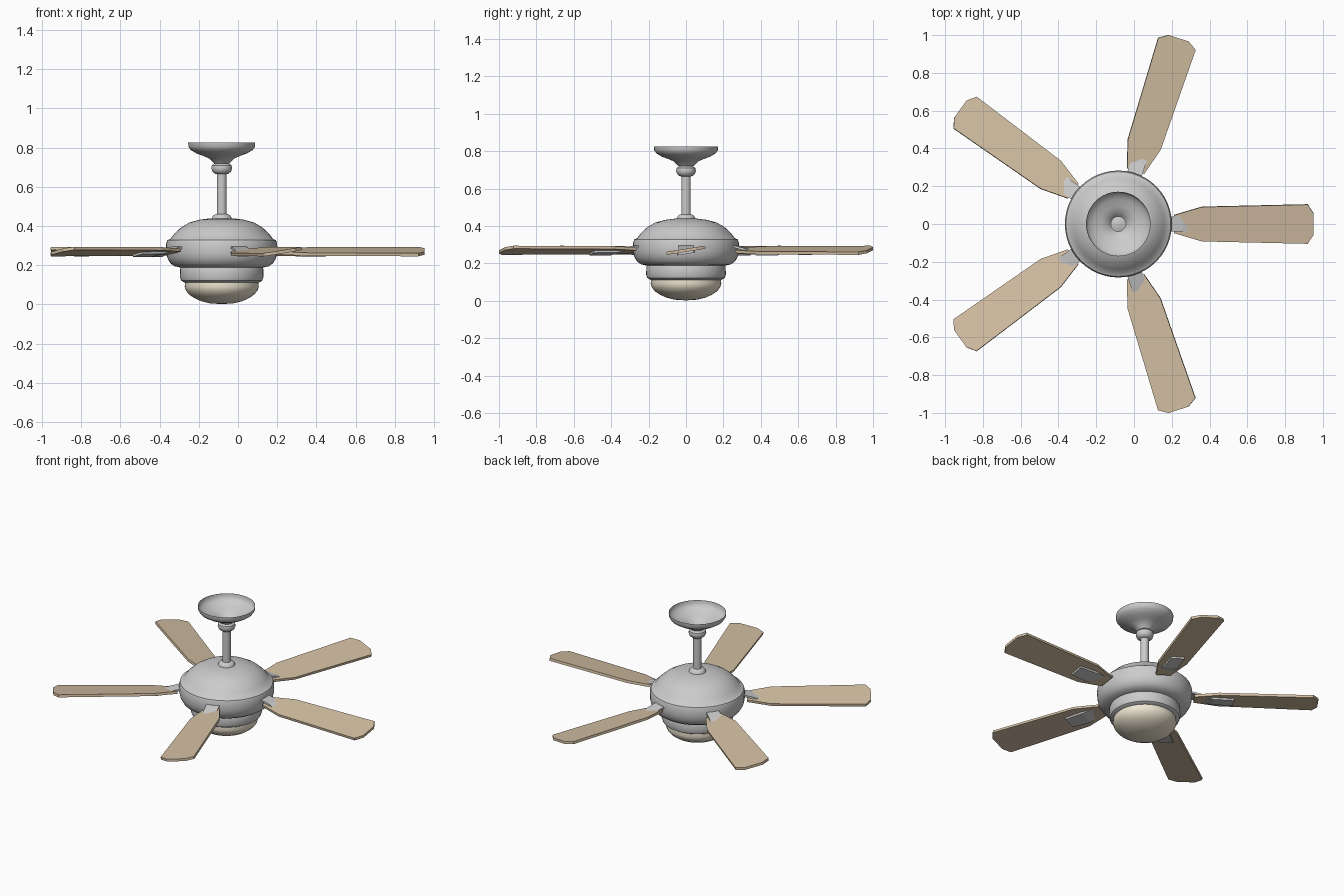
import bpy, bmesh
from math import radians, tan, pi
from mathutils import Matrix, Vector

if "Cube" in bpy.data.objects:
    bpy.data.objects.remove(bpy.data.objects["Cube"])

CX = -0.083          # fan axis
PITCH = radians(9)


def material(name, rgb):
    m = bpy.data.materials.new(name)
    m.diffuse_color = (*rgb, 1)
    m.use_nodes = True
    m.node_tree.nodes["Principled BSDF"].inputs["Base Color"].default_value = m.diffuse_color
    return m


WOOD = material("wood", (0.66, 0.53, 0.37))
CREAM = material("cream_glass", (0.86, 0.79, 0.64))


def finish(name, bm, mat=None, smooth=None):
    bmesh.ops.remove_doubles(bm, verts=bm.verts, dist=1e-5)
    bmesh.ops.recalc_face_normals(bm, faces=bm.faces)
    me = bpy.data.meshes.new(name)
    bm.to_mesh(me)
    bm.free()
    ob = bpy.data.objects.new(name, me)
    bpy.context.collection.objects.link(ob)
    if mat:
        me.materials.append(mat)
    if smooth:
        bpy.ops.object.select_all(action='DESELECT')
        bpy.context.view_layer.objects.active = ob
        ob.select_set(True)
        bpy.ops.object.shade_smooth_by_angle(angle=radians(smooth))
    return ob


def lathe(name, profile, mat=None, steps=48):
    bm = bmesh.new()
    vs = [bm.verts.new((r, 0, z)) for r, z in profile]
    es = [bm.edges.new(p) for p in zip(vs, vs[1:])]
    bmesh.ops.spin(bm, geom=vs + es, cent=(0, 0, 0), axis=(0, 0, 1),
                   angle=2 * pi, steps=steps, use_duplicate=False)
    ob = finish(name, bm, mat, 40)
    ob.location.x = CX
    return ob


# ceiling canopy: open shallow bowl
lathe("canopy", [(0.171, 0.826), (0.170, 0.805), (0.158, 0.788), (0.13, 0.771),
                 (0.095, 0.758), (0.065, 0.745), (0.05, 0.73), (0.04, 0.72), (0, 0.72)])
# swivel ball and down rod
lathe("swivel_ball", [(0, 0.722), (0.036, 0.72), (0.05, 0.71), (0.053, 0.695),
                      (0.047, 0.677), (0.033, 0.666), (0, 0.664)])
lathe("down_rod", [(0, 0.68), (0.025, 0.68), (0.025, 0.43), (0, 0.43)], steps=24)
lathe("rod_collar", [(0, 0.463), (0.03, 0.462), (0.042, 0.455), (0.05, 0.443),
                     (0.052, 0.425), (0, 0.425)])
# motor housing
lathe("motor_housing", [(0, 0.44), (0.06, 0.439), (0.11, 0.433), (0.165, 0.418),
                        (0.205, 0.395), (0.24, 0.363), (0.262, 0.334), (0.277, 0.328),
                        (0.283, 0.31), (0.283, 0.265), (0.277, 0.237), (0.262, 0.21),
                        (0.24, 0.195), (0.205, 0.187), (0, 0.187)])
# light fitter and glass bowl
lathe("light_fitter", [(0, 0.195), (0.207, 0.195), (0.212, 0.18), (0.213, 0.14),
                       (0.207, 0.122), (0.19, 0.112), (0, 0.112)])
lathe("glass_bowl", [(0, 0.115), (0.186, 0.115), (0.189, 0.09), (0.182, 0.07),
                     (0.165, 0.05), (0.14, 0.033), (0.105, 0.017), (0.06, 0.006),
                     (0, 0.002)], CREAM)


def make_blade(name):
    half = [(0.295, 0.048), (0.442, 0.092), (1.003, 0.105), (1.034, 0.056)]
    outline = half + [(u, -v) for u, v in reversed(half)]
    bm = bmesh.new()
    face = bm.faces.new([bm.verts.new((u, v, -0.008)) for u, v in outline])
    ext = bmesh.ops.extrude_face_region(bm, geom=[face])
    bmesh.ops.translate(bm, vec=(0, 0, 0.016),
                        verts=[e for e in ext["geom"] if isinstance(e, bmesh.types.BMVert)])
    bm.transform(Matrix.Translation((0, 0, 0.27)) @ Matrix.Rotation(PITCH, 4, 'X'))
    return finish(name, bm, WOOD)


def make_bracket(name):
    # stations: radius, top height, half width, twist share
    path = [(0.25, 0.304, 0.04, 0), (0.34, 0.281, 0.04, 0),
            (0.41, 0.262, 0.048, 1), (0.53, 0.262, 0.042, 1)]
    bm = bmesh.new()
    rings = []
    for r, z, w, t in path:
        k = tan(PITCH) * t
        rings.append([bm.verts.new((r, s * w, z + s * w * k - d))
                      for s, d in ((-1, 0), (1, 0), (1, 0.012), (-1, 0.012))])
    for a, b in zip(rings, rings[1:]):
        for i in range(4):
            j = (i + 1) % 4
            bm.faces.new((a[i], a[j], b[j], b[i]))
    bm.faces.new(rings[0])
    bm.faces.new(rings[-1])
    return finish(name, bm)


# five blades with their brackets
for i in range(5):
    for ob in (make_blade(f"blade_{i + 1}"), make_bracket(f"blade_bracket_{i + 1}")):
        ob.location.x = CX
        ob.rotation_euler.z = radians(72 * i)
